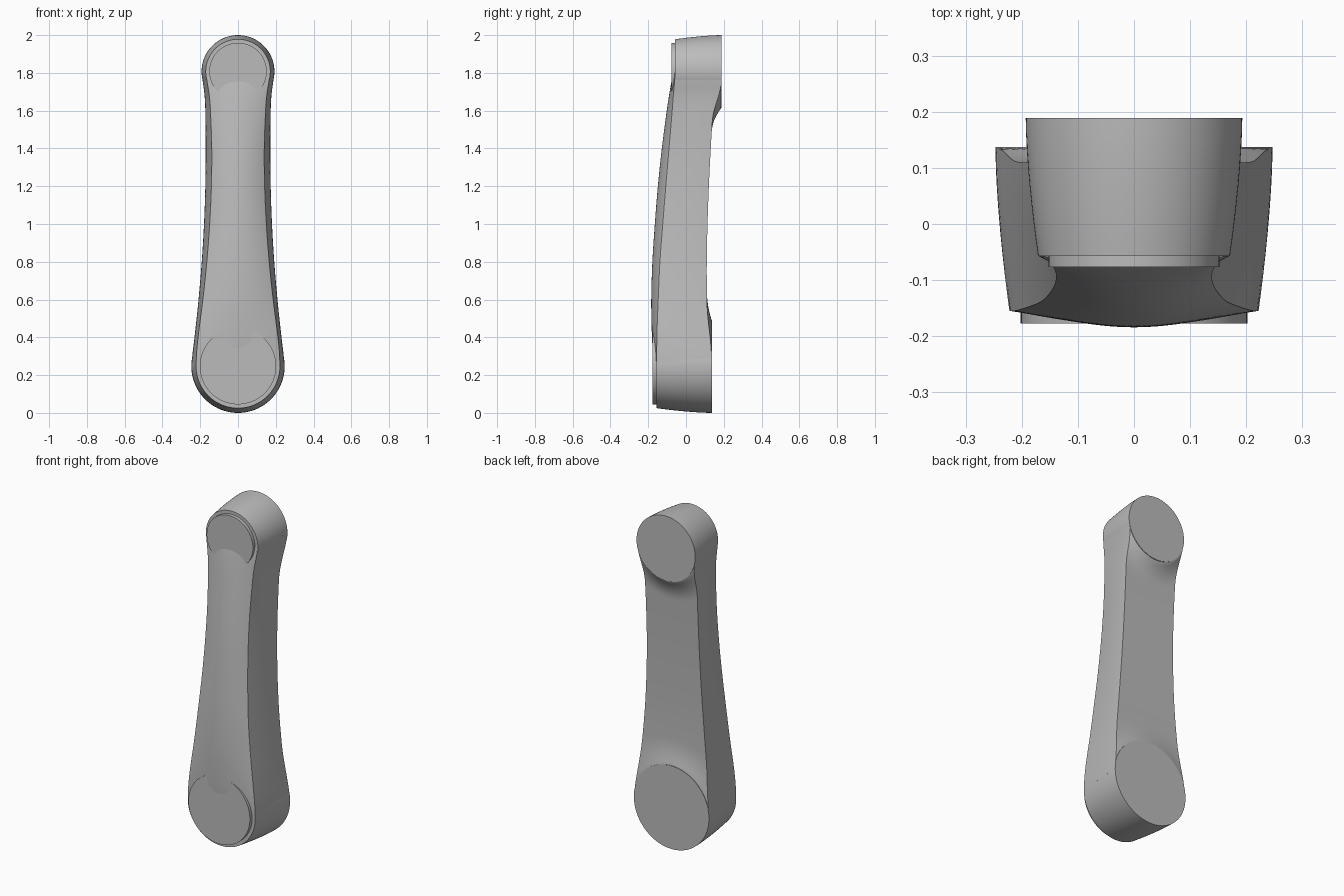
import bpy, bmesh, math

if "Cube" in bpy.data.objects:
    bpy.data.objects.remove(bpy.data.objects["Cube"], do_unlink=True)

grey = bpy.data.materials.new("satin grey")
grey.use_nodes = True
COLOUR = (0.5, 0.5, 0.5, 1)
grey.diffuse_color = COLOUR
grey.node_tree.nodes["Principled BSDF"].inputs["Base Color"].default_value = COLOUR

# End bosses: centre height, front/back radius, front/back depth, disc radius, disc depth
TOP = dict(z=1.807, rf=0.171, rb=0.193, yf=-0.057, yb=0.189, rd=0.152, yd=-0.077)
LOW = dict(z=0.247, rf=0.222, rb=0.247, yf=-0.155, yb=0.137, rd=0.202, yd=-0.177)

# Arm stations: height, back half width, front half width, crown y, front edge y, back y
STATIONS = [
    (0.247, 0.247, 0.222, -0.165, -0.155, 0.118),
    (0.32, 0.240, 0.219, -0.175, -0.155, 0.117),
    (0.42, 0.228, 0.209, -0.181, -0.154, 0.115),
    (0.60, 0.209, 0.186, -0.184, -0.147, 0.111),
    (0.80, 0.192, 0.165, -0.178, -0.138, 0.110),
    (1.00, 0.180, 0.150, -0.165, -0.123, 0.114),
    (1.20, 0.173, 0.141, -0.149, -0.107, 0.121),
    (1.40, 0.171, 0.139, -0.128, -0.090, 0.131),
    (1.60, 0.173, 0.146, -0.102, -0.073, 0.143),
    (1.68, 0.177, 0.152, -0.090, -0.067, 0.150),
    (1.75, 0.186, 0.163, -0.078, -0.061, 0.158),
    (1.807, 0.193, 0.170, -0.066, -0.057, 0.165),
]


def finish(bm, name, angle):
    bmesh.ops.recalc_face_normals(bm, faces=bm.faces)
    mesh = bpy.data.meshes.new(name)
    bm.to_mesh(mesh)
    bm.free()
    mesh.materials.append(grey)
    obj = bpy.data.objects.new(name, mesh)
    bpy.context.collection.objects.link(obj)
    bpy.ops.object.select_all(action="DESELECT")
    obj.select_set(True)
    bpy.context.view_layer.objects.active = obj
    bpy.ops.object.shade_smooth_by_angle(angle=math.radians(angle))


def loft(name, rings, angle):
    bm = bmesh.new()
    loops = [[bm.verts.new(p) for p in ring] for ring in rings]
    for a, b in zip(loops, loops[1:]):
        for i in range(len(a)):
            j = (i + 1) % len(a)
            bm.faces.new((a[i], a[j], b[j], b[i]))
    bm.faces.new(loops[0])
    bm.faces.new(loops[-1])
    finish(bm, name, angle)


def bulge(front, back, t):
    """Slightly rounded draft from the front width to the back width."""
    return front + (back - front) * (1 - (1 - t) ** 1.6)


def station(z):
    """Smooth interpolation of the arm stations."""
    last = len(STATIONS) - 1
    k = max(i for i in range(last) if STATIONS[i][0] <= z + 1e-9)
    a, b = STATIONS[k], STATIONS[k + 1]
    before, after = STATIONS[max(k - 1, 0)], STATIONS[min(k + 2, last)]
    h = b[0] - a[0]
    t = (z - a[0]) / h
    out = []
    for c in range(1, len(a)):
        m0 = (b[c] - before[c]) / (b[0] - before[0]) * h
        m1 = (after[c] - a[c]) / (after[0] - a[0]) * h
        out.append((2*t**3 - 3*t**2 + 1) * a[c] + (t**3 - 2*t**2 + t) * m0
                   + (3*t**2 - 2*t**3) * b[c] + (t**3 - t**2) * m1)
    return out


def back_surface(x, z, base):
    """Back face with a hollow fillet rising to each boss."""
    y = base
    for boss, reach in ((TOP, 0.13), (LOW, 0.16)):
        gap = max(math.hypot(x, z - boss["z"]) - boss["rb"], 0) / reach
        if gap < 1:
            y += (boss["yb"] - 0.002 - base) * (1 - gap) ** 2.3
    return y


def arm_ring(z, across=32, deep=8):
    wb, wf, crown, edge, base = station(z)
    ring = []
    for i in range(across + 1):                      # crowned front
        u = 2 * i / across - 1
        ring.append((u * wf, edge + (crown - edge) * (1 - u * u), z))
    y_side = back_surface(wb, z, base)
    side = [(bulge(wf, wb, i / deep), edge + (y_side - edge) * i / deep, z)
            for i in range(1, deep)]
    ring += side
    for i in range(across + 1):                      # back
        x = wb * (1 - 2 * i / across)
        ring.append((x, back_surface(x, z, base), z))
    ring += [(-x, y, z) for x, y, z in reversed(side)]
    return ring


# Curved arm between the two bosses
STEPS = 110
loft("arm", [arm_ring(LOW["z"] + (TOP["z"] - LOW["z"]) * i / STEPS)
             for i in range(STEPS + 1)], 35)


def circle(radius, y, z, count=96):
    angles = [2 * math.pi * i / count for i in range(count)]
    return [(radius * math.cos(a), y, z + radius * math.sin(a)) for a in angles]


# Tapered round bosses with a raised disc on the front
for name, b in (("top", TOP), ("bottom", LOW)):
    rings = [circle(bulge(b["rf"], b["rb"], i / 8),
                    b["yf"] + (b["yb"] - b["yf"]) * i / 8, b["z"]) for i in range(9)]
    loft(name + "_boss", rings, 35)
    loft(name + "_front_disc", [circle(b["rd"], b["yd"], b["z"]),
                                circle(b["rd"], b["yf"] + 0.01, b["z"])], 35)
